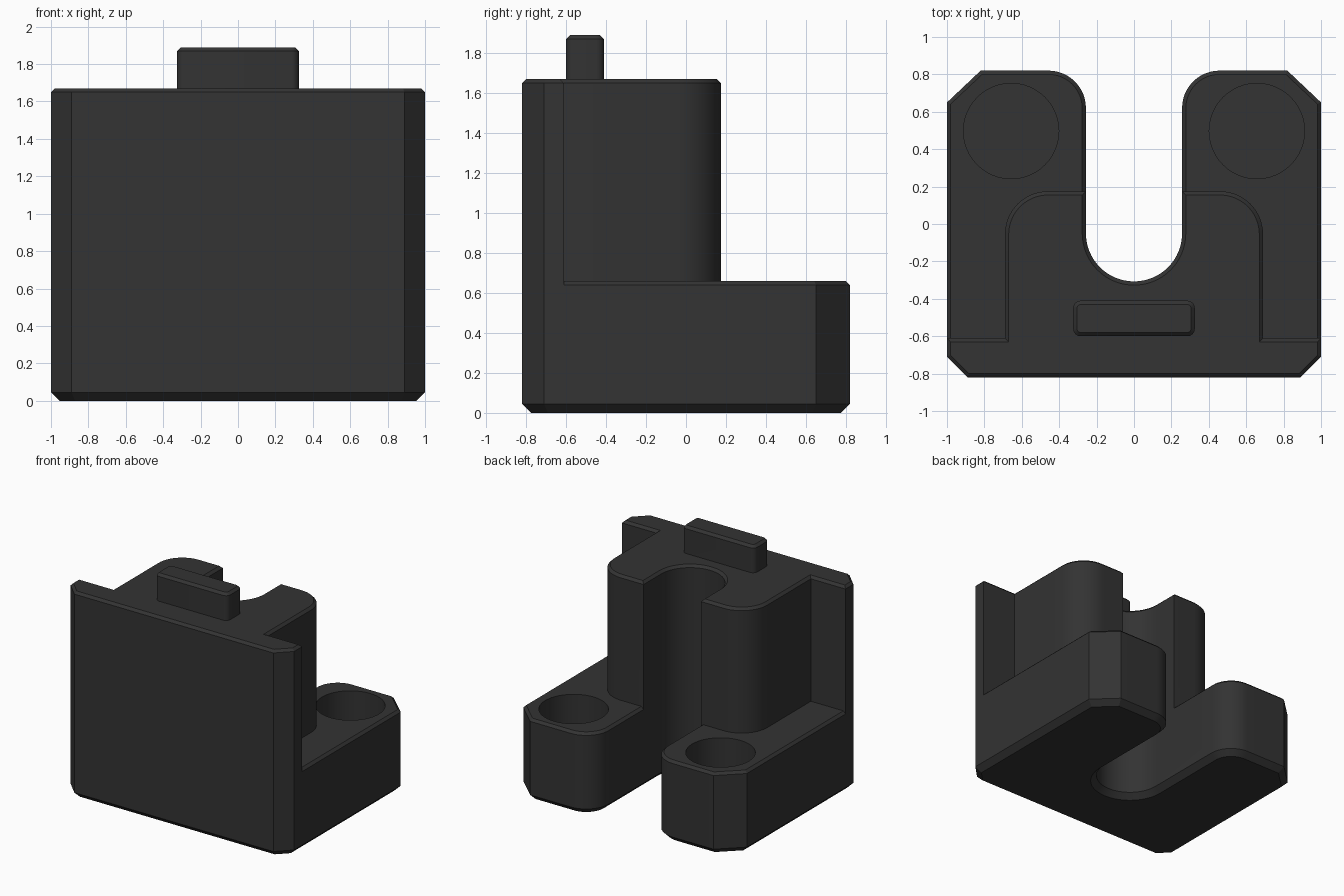
import bpy, bmesh, math
from mathutils import Vector

if "Cube" in bpy.data.objects:
    bpy.data.objects.remove(bpy.data.objects["Cube"])

plastic = bpy.data.materials.new("black plastic")
plastic.diffuse_color = (0.033, 0.033, 0.033, 1)
plastic.use_nodes = True
plastic.node_tree.nodes["Principled BSDF"].inputs["Base Color"].default_value = plastic.diffuse_color


def arc(cx, cy, r, a0, a1, n):
    return [(cx + r * math.cos(math.radians(a0 + (a1 - a0) * i / n)),
             cy + r * math.sin(math.radians(a0 + (a1 - a0) * i / n))) for i in range(n + 1)]


def inset(pts, d):
    """Mitred inset of a counter-clockwise outline."""
    out = []
    for i, p in enumerate(pts):
        p = Vector(p)
        a = (p - Vector(pts[i - 1])).normalized()
        b = (Vector(pts[(i + 1) % len(pts)]) - p).normalized()
        na, nb = Vector((-a.y, a.x)), Vector((-b.y, b.x))
        out.append(p + (na + nb) * d / (1 + na.dot(nb)))
    return out


def loft(name, pts, levels):
    """Stack inset copies of an outline: levels are (z, inset)."""
    bm = bmesh.new()
    rings = [[bm.verts.new((p[0], p[1], z)) for p in inset(pts, d)] for z, d in levels]
    n = len(pts)
    for lo, hi in zip(rings, rings[1:]):
        for i in range(n):
            j = (i + 1) % n
            bm.faces.new((lo[i], lo[j], hi[j], hi[i]))
    bm.faces.new(rings[0][::-1])
    bm.faces.new(rings[-1])
    me = bpy.data.meshes.new(name)
    bm.to_mesh(me)
    bm.free()
    me.materials.append(plastic)
    ob = bpy.data.objects.new(name, me)
    bpy.context.collection.objects.link(ob)
    return ob


def boolean(target, tool, op):
    m = target.modifiers.new(op.lower(), 'BOOLEAN')
    m.operation, m.solver, m.object = op, 'EXACT', tool
    bpy.context.view_layer.objects.active = target
    bpy.ops.object.modifier_apply(modifier=m.name)
    bpy.data.objects.remove(tool)


def mirrored(right):
    """Close a right-hand outline, drawn front to back, with its mirror image."""
    return right + [(-x, y) for x, y in reversed(right) if abs(x) > 1e-5]


R = 0.257                                   # slot half width
slot = arc(0, -0.05, R, 0, -90, 16)
slot[-1] = (0.0, -0.05 - R)
front = [(0.89, -0.82), (1, -0.71)]

# Base with two arms around the slot
body = loft("body", mirrored(
    front + [(1, 0.65), (0.82, 0.82)] + arc(R + 0.2, 0.62, 0.2, 90, 180, 12) + slot),
    [(0, 0.045), (0.045, 0), (0.64, 0), (0.66, 0.02)])

# Tall block with front plate and rounded shoulders
tower = loft("tower", mirrored(
    front + [(1, -0.61), (0.69, -0.61)] + arc(0.46, -0.055, 0.23, 0, 90, 14)
    + [(R, 0.175)] + slot),
    [(0.4, 0), (1.65, 0), (1.67, 0.02)])
boolean(body, tower, 'UNION')

# Round blind holes in the arms
for s in (-1, 1):
    hole = loft("hole_cutter", arc(s * 0.657, 0.497, 0.255, 0, 352.5, 47), [(0.2, 0), (0.8, 0)])
    boolean(body, hole, 'DIFFERENCE')

# Raised tab on top
w, y0, y1, r = 0.325, -0.6, -0.41, 0.04
tab = loft("top_tab",
           arc(w - r, y0 + r, r, -90, 0, 6) + arc(w - r, y1 - r, r, 0, 90, 6)
           + arc(r - w, y1 - r, r, 90, 180, 6) + arc(r - w, y0 + r, r, 180, 270, 6),
           [(1.66, 0), (1.87, 0), (1.89, 0.02)])
boolean(body, tab, 'UNION')

# Smooth the curved walls, keep the chamfers crisp
bpy.ops.object.select_all(action='DESELECT')
body.select_set(True)
bpy.context.view_layer.objects.active = body
bpy.ops.object.shade_smooth_by_angle(angle=math.radians(25))
